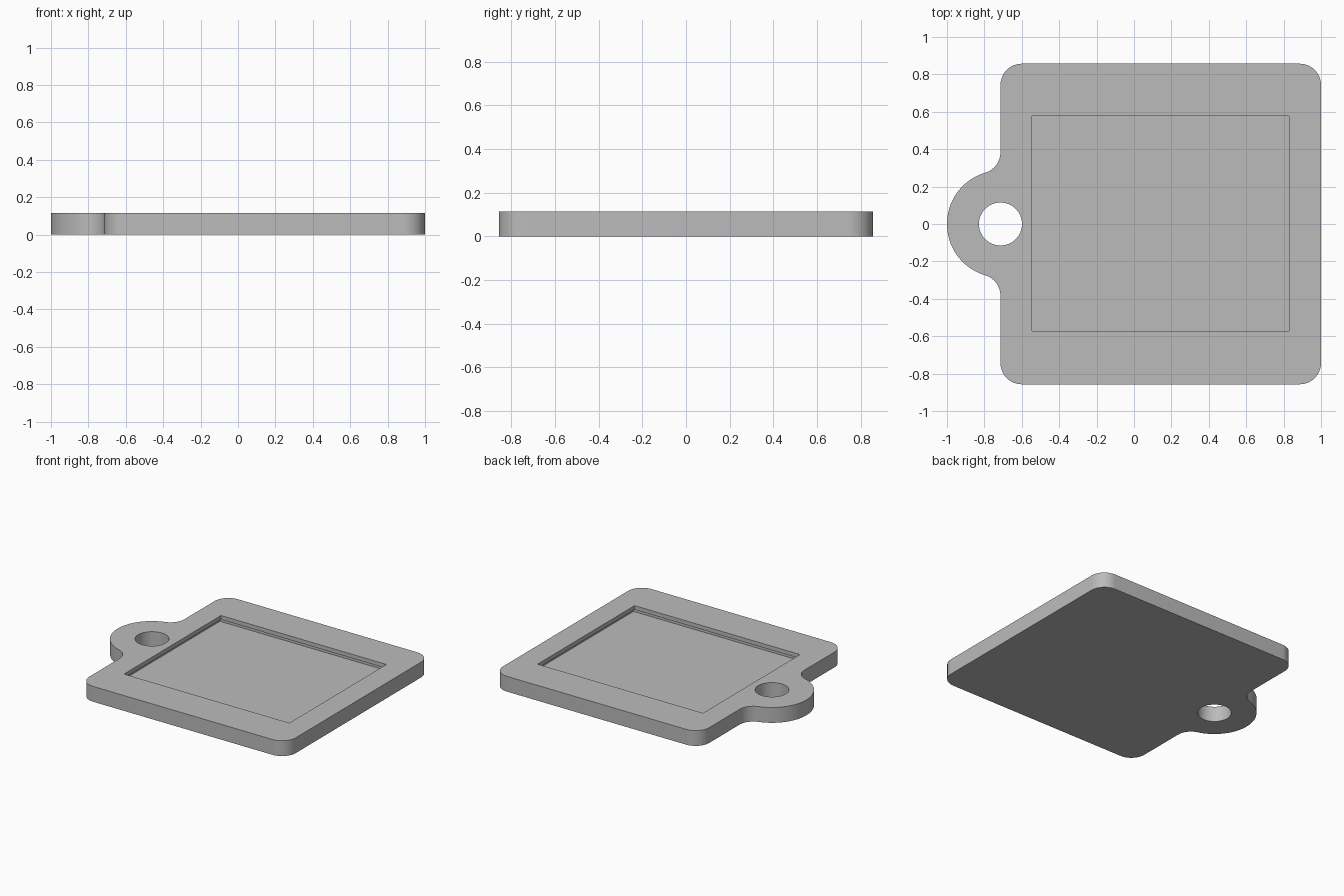
import bpy
import bmesh
from math import pi, sqrt, atan2, cos, sin, radians

old = bpy.data.objects.get("Cube")
if old:
    bpy.data.objects.remove(old, do_unlink=True)

# Sizes
THICK = 0.115
LEFT, RIGHT, HALF = -0.714, 1.0, 0.857
FILLET, EAR, HOLE = 0.114, 0.286, 0.115
WIN = (-0.545, 0.828, -0.573, 0.577)
FLOOR, LIP, UNDERCUT = 0.052, 0.085, 0.03

grey = bpy.data.materials.new("plain grey")
grey.use_nodes = True
grey.diffuse_color = (0.5, 0.5, 0.5, 1)
grey.node_tree.nodes["Principled BSDF"].inputs["Base Color"].default_value = (0.5, 0.5, 0.5, 1)


def arc(cx, cy, r, start, end, steps=14):
    angles = [start + (end - start) * i / steps for i in range(steps + 1)]
    return [(cx + r * cos(a), cy + r * sin(a)) for a in angles]


def prism(name, points, low, high):
    """Extrude a flat outline between two heights."""
    bm = bmesh.new()
    base = bm.faces.new([bm.verts.new((x, y, low)) for x, y in points])
    top = bmesh.ops.extrude_face_region(bm, geom=[base])["geom"]
    bmesh.ops.translate(bm, vec=(0, 0, high - low),
                        verts=[v for v in top if isinstance(v, bmesh.types.BMVert)])
    bmesh.ops.recalc_face_normals(bm, faces=bm.faces)
    mesh = bpy.data.meshes.new(name)
    bm.to_mesh(mesh)
    bm.free()
    mesh.materials.append(grey)
    ob = bpy.data.objects.new(name, mesh)
    bpy.context.collection.objects.link(ob)
    return ob


def window(grow):
    x0, x1, y0, y1 = WIN
    return [(x0 - grow, y0 - grow), (x1 + grow, y0 - grow),
            (x1 + grow, y1 + grow), (x0 - grow, y1 + grow)]


# Half outline: right corner, left corner, concave fillet, ear
fy = sqrt((EAR + FILLET) ** 2 - FILLET ** 2)
tangent = atan2(fy, -FILLET)
half = arc(RIGHT - FILLET, HALF - FILLET, FILLET, 0, pi / 2)
half += arc(LEFT + FILLET, HALF - FILLET, FILLET, pi / 2, pi)
half += arc(LEFT - FILLET, fy, FILLET, 0, tangent - pi)
half += arc(LEFT, 0, EAR, tangent, pi, 24)[1:]
outline = half + [(x, -y) for x, y in reversed(half[:-1])]
frame = prism("frame_plate", outline, 0, THICK)

# Ring hole, window opening and the slot under its lip
cutters = [
    prism("ring_hole_cutter", arc(LEFT, 0, HOLE, 0, 2 * pi, 64)[:-1], -0.1, 0.3),
    prism("slot_cutter", window(UNDERCUT), FLOOR, LIP),
    prism("opening_cutter", window(0), (FLOOR + LIP) / 2, 0.3),
]
bpy.context.view_layer.objects.active = frame
for cutter in cutters:
    cutter.hide_render = True
    mod = frame.modifiers.new("cut", "BOOLEAN")
    mod.operation = "DIFFERENCE"
    mod.solver = "EXACT"
    mod.object = cutter
    bpy.ops.object.modifier_apply(modifier=mod.name)
    bpy.data.objects.remove(cutter, do_unlink=True)

# Thin panel lying on the pocket floor
prism("window_panel", window(0), FLOOR - 0.002, FLOOR + 0.004)

bpy.ops.object.select_all(action="DESELECT")
frame.select_set(True)
bpy.context.view_layer.objects.active = frame
bpy.ops.object.shade_smooth_by_angle(angle=radians(30))
